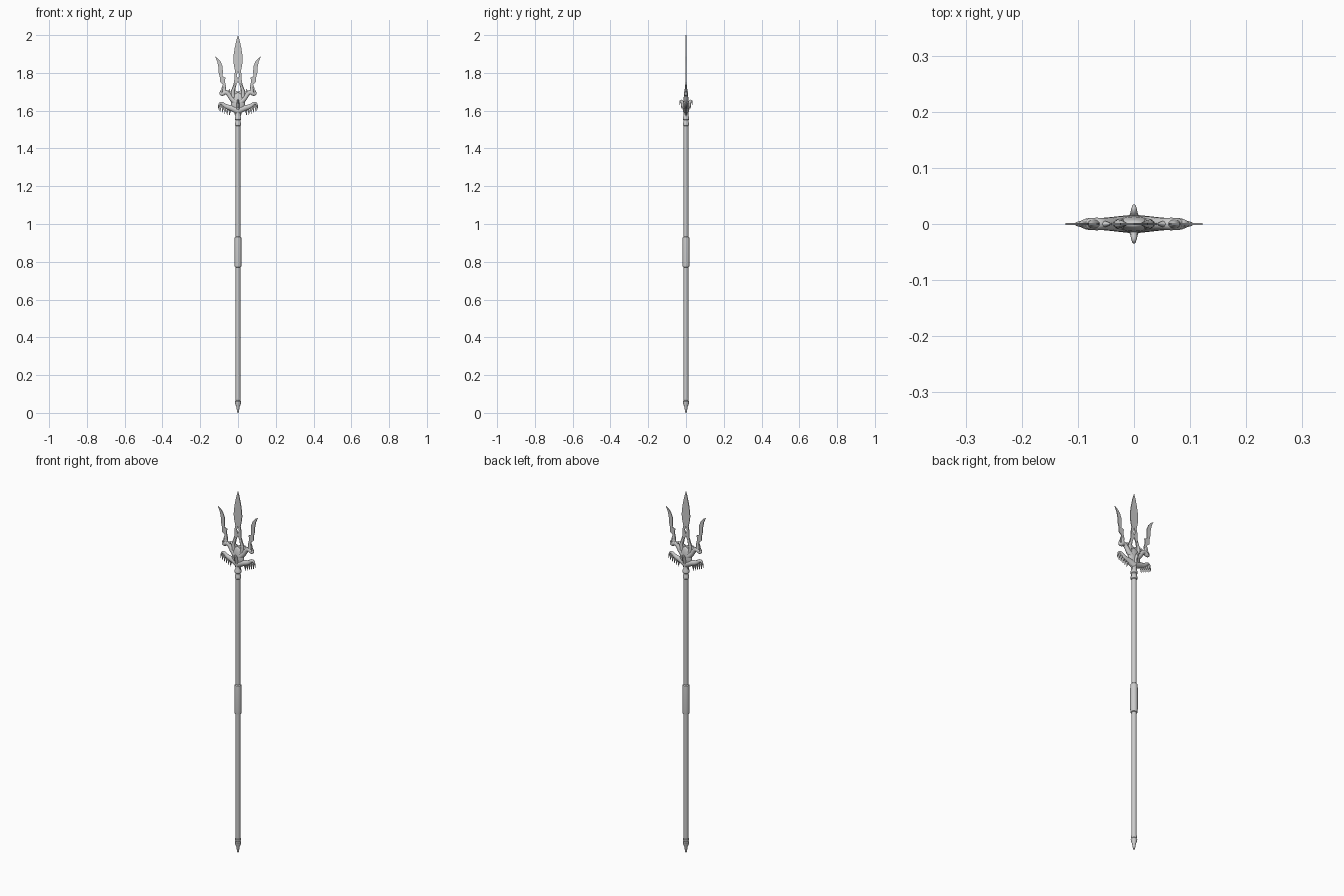
import bpy, bmesh, math
from mathutils import Matrix

if "Cube" in bpy.data.objects:
    bpy.data.objects.remove(bpy.data.objects["Cube"])


def finish(ob, angle=35):
    bpy.ops.object.select_all(action='DESELECT')
    ob.select_set(True)
    bpy.context.view_layer.objects.active = ob
    if ob.type != 'MESH':
        bpy.ops.object.convert(target='MESH')
        ob = bpy.context.view_layer.objects.active
    bpy.ops.object.transform_apply(location=True, rotation=True, scale=True)
    bpy.ops.object.shade_smooth_by_angle(angle=math.radians(angle))
    return ob


def lathe(name, profile, sides=24, flat=1.0):
    """Revolve (radius, z) pairs around z; flat squashes the y depth."""
    bm = bmesh.new()
    vs = [bm.verts.new((r, 0, z)) for r, z in profile]
    es = [bm.edges.new(p) for p in zip(vs, vs[1:])]
    bmesh.ops.spin(bm, geom=vs + es, cent=(0, 0, 0), axis=(0, 0, 1),
                   angle=2 * math.pi, steps=sides)
    bmesh.ops.remove_doubles(bm, verts=bm.verts, dist=1e-5)
    bmesh.ops.recalc_face_normals(bm, faces=bm.faces)
    bmesh.ops.scale(bm, vec=(1, flat, 1), verts=bm.verts)
    me = bpy.data.meshes.new(name)
    bm.to_mesh(me)
    bm.free()
    ob = bpy.data.objects.new(name, me)
    bpy.context.collection.objects.link(ob)
    return finish(ob)


def plate(name, loops, half=0.0022):
    """Thin upright plate in the xz plane; further loops are holes."""
    cu = bpy.data.curves.new(name, 'CURVE')
    cu.dimensions, cu.fill_mode, cu.extrude = '2D', 'BOTH', half
    for pts in loops:
        sp = cu.splines.new('POLY')
        sp.points.add(len(pts) - 1)
        for p, (x, z) in zip(sp.points, pts):
            p.co = (x, z, 0, 1)
        sp.use_cyclic_u = True
    ob = bpy.data.objects.new(name, cu)
    ob.rotation_euler.x = math.pi / 2
    bpy.context.collection.objects.link(ob)
    return finish(ob)


def horn(name, pts, flat=1.0, turn=0.0):
    """Tapered tube through (x, z, radius) points, turned around z."""
    cu = bpy.data.curves.new(name, 'CURVE')
    cu.dimensions, cu.bevel_depth, cu.bevel_resolution = '3D', 1.0, 3
    cu.use_fill_caps = True
    sp = cu.splines.new('NURBS')
    sp.points.add(len(pts) - 1)
    for p, (x, z, r) in zip(sp.points, pts):
        p.co, p.radius = (x, 0, z, 1), r
    sp.order_u, sp.use_endpoint_u, sp.resolution_u = 3, True, 5
    ob = bpy.data.objects.new(name, cu)
    bpy.context.collection.objects.link(ob)
    ob.scale.y = flat
    ob = finish(ob, 60)
    ob.data.transform(Matrix.Rotation(turn, 4, 'Z'))
    return ob


def sym(half):
    return half + [(-x, z) for x, z in reversed(half) if x > 0]


# shaft, grip and fittings
lathe("shaft", [(0, 0.06), (0.0125, 0.06), (0.0125, 1.56), (0, 1.56)])
lathe("grip", [(0.012, 0.77), (0.017, 0.773), (0.0185, 0.79), (0.0185, 0.91),
               (0.017, 0.93), (0.012, 0.935)])
lathe("butt_cap", [(0, 0), (0.005, 0.004), (0.008, 0.03), (0.0155, 0.05),
                   (0.016, 0.06), (0.012, 0.065), (0.0145, 0.069),
                   (0.0145, 0.078), (0.012, 0.08)])
lathe("collar", [(0.012, 1.518), (0.016, 1.522), (0.016, 1.535), (0.0135, 1.54),
                 (0.0135, 1.55), (0.017, 1.554), (0.017, 1.565), (0.014, 1.57),
                 (0.013, 1.595), (0, 1.605)])

# flattened core of the head
lathe("head_core", [(0, 1.565), (0.014, 1.57), (0.02, 1.59), (0.034, 1.615),
                    (0.037, 1.64), (0.032, 1.665), (0.02, 1.685), (0, 1.70)],
      flat=0.4)

# centre blade with pierced neck
tip = [(0, 2.0), (0.008, 1.975), (0.017, 1.935), (0.024, 1.89), (0.025, 1.865),
       (0.021, 1.835), (0.015, 1.81), (0.019, 1.79), (0.019, 1.772),
       (0.021, 1.75), (0.029, 1.725), (0.04, 1.70), (0.032, 1.66)]
plate("centre_blade", [sym(tip),
                       sym([(0, 1.808), (0.007, 1.788), (0, 1.768)]),
                       sym([(0, 1.755), (0.008, 1.74), (0.015, 1.708), (0, 1.70)])])

# side blades
side = [(0.122, 1.887), (0.108, 1.878), (0.092, 1.86), (0.082, 1.835),
        (0.08, 1.805), (0.083, 1.782), (0.066, 1.775), (0.07, 1.755),
        (0.062, 1.725), (0.07, 1.69), (0.085, 1.69), (0.087, 1.72),
        (0.08, 1.74), (0.096, 1.753), (0.096, 1.775), (0.102, 1.80),
        (0.104, 1.83), (0.11, 1.86)]
for s, tag in ((1, "right"), (-1, "left")):
    turn = 0 if s == 1 else math.pi
    plate("side_blade_" + tag, [[(s * x, z) for x, z in side]])
    # arm carrying the blade, with curled hook and socket
    horn("arm_" + tag, [(0, 1.635, .016), (0.03, 1.655, .014), (0.05, 1.688, .011),
                        (0.066, 1.70, .012), (0.085, 1.685, .011),
                        (0.094, 1.694, .006), (0.09, 1.71, .001)], 0.95, turn)
    horn("socket_" + tag, [(0.07, 1.69, .013), (0.073, 1.712, .011),
                           (0.074, 1.735, .003)], 0.7, turn)
    horn("arm_barb_" + tag, [(0.06, 1.695, .009), (0.046, 1.703, .006),
                             (0.042, 1.715, .001)], 0.8, turn)
    # wing and its hanging feathers
    horn("wing_" + tag, [(0, 1.60, .02), (0.035, 1.615, .015), (0.065, 1.622, .012),
                         (0.087, 1.643, .008), (0.102, 1.634, .005),
                         (0.106, 1.604, .0005)], 0.85, turn)
    for i in range(5):
        x, z = 0.092 - i * 0.0125, 1.632 - i * 0.005
        horn(f"feather_{tag}_{i}", [(x - .004, z, .007), (x + .004, z - .018, .005),
                                    (x + .003, z - .04, .0004)], 0.7, turn)

# short front and back fins
for turn, tag in ((math.pi / 2, "back"), (-math.pi / 2, "front")):
    horn("fin_" + tag, [(0, 1.595, .013), (0.012, 1.62, .011), (0.02, 1.648, .008),
                        (0.032, 1.656, .005), (0.034, 1.628, .0005)], 0.8, turn)
    for i in range(2):
        x, z = 0.023 - i * 0.009, 1.64 - i * 0.012
        horn(f"fin_feather_{tag}_{i}", [(x - .004, z, .006), (x + .002, z - .014, .004),
                                        (x, z - .03, .0004)], 0.7, turn)

# twisted strands bracing the centre blade
for s, tag in ((0, "right"), (math.pi, "left")):
    horn("brace_" + tag, [(0.025, 1.67, .011), (0.03, 1.70, .009),
                          (0.018, 1.725, .006), (0.012, 1.765, .001)], 0.9, s)
